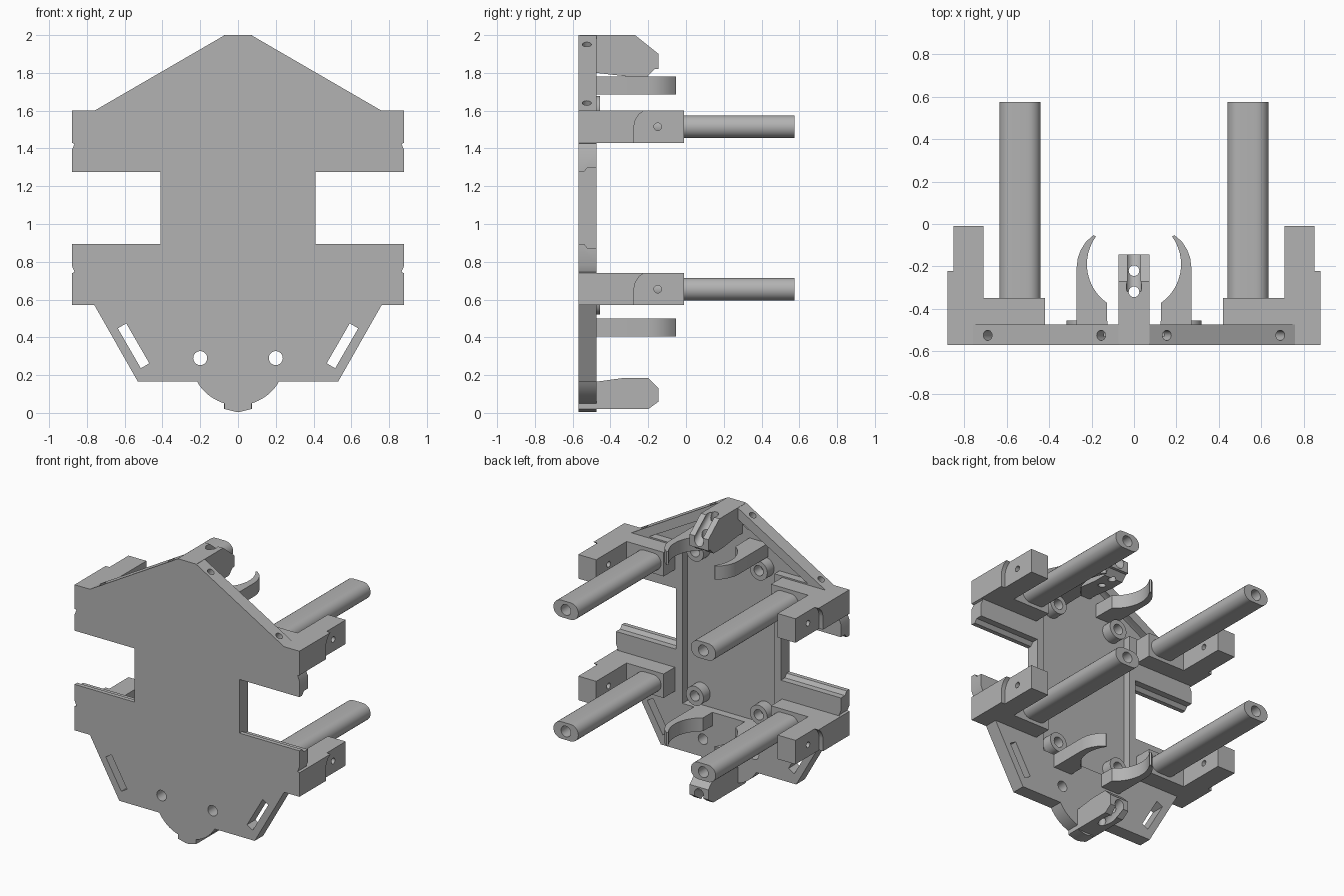
import bpy, bmesh, math
from mathutils import Vector, Matrix

cube = bpy.data.objects.get("Cube")
if cube:
    bpy.data.objects.remove(cube, do_unlink=True)

GREY = (0.45, 0.45, 0.45, 1)
mat = bpy.data.materials.new("plain grey")
mat.use_nodes = True
mat.diffuse_color = GREY
mat.node_tree.nodes["Principled BSDF"].inputs["Base Color"].default_value = GREY


def finish(name, bm):
    bmesh.ops.recalc_face_normals(bm, faces=bm.faces)
    me = bpy.data.meshes.new(name)
    bm.to_mesh(me)
    bm.free()
    me.materials.append(mat)
    ob = bpy.data.objects.new(name, me)
    bpy.context.collection.objects.link(ob)
    return ob


def prism(name, pts, axis, a, b):
    """Extrude a 2D outline along one axis from a to b."""
    place = {"x": lambda p, t: (t, p[0], p[1]),
             "y": lambda p, t: (p[0], t, p[1]),
             "z": lambda p, t: (p[0], p[1], t)}[axis]
    bm = bmesh.new()
    face = bm.faces.new([bm.verts.new(place(p, a)) for p in pts])
    ext = bmesh.ops.extrude_face_region(bm, geom=[face])
    shift = Vector(place((0, 0), b - a))
    verts = [v for v in ext["geom"] if isinstance(v, bmesh.types.BMVert)]
    bmesh.ops.translate(bm, verts=verts, vec=shift)
    return finish(name, bm)


def rod(name, start, end, r, sides=32):
    start, end = Vector(start), Vector(end)
    d = end - start
    m = Matrix.Translation((start + end) / 2) @ d.to_track_quat("Z", "Y").to_matrix().to_4x4()
    bm = bmesh.new()
    bmesh.ops.create_cone(bm, cap_ends=True, segments=sides, radius1=r, radius2=r,
                          depth=d.length, matrix=m)
    return finish(name, bm)


def apply(ob, mod):
    bpy.context.view_layer.objects.active = ob
    bpy.ops.object.modifier_apply(modifier=mod.name)


def mirror(ob):
    m = ob.modifiers.new("Mirror", "MIRROR")
    m.use_mirror_merge = False
    apply(ob, m)


def cut(ob, *cutters):
    for c in cutters:
        c.hide_render = True
        m = ob.modifiers.new("Cut", "BOOLEAN")
        m.operation, m.solver, m.object = "DIFFERENCE", "EXACT", c
        apply(ob, m)
        bpy.data.objects.remove(c, do_unlink=True)


def smooth(ob):
    bpy.ops.object.select_all(action="DESELECT")
    ob.select_set(True)
    bpy.context.view_layer.objects.active = ob
    bpy.ops.object.shade_smooth_by_angle(angle=math.radians(30))


def arc(cx, cy, r, a0, a1, n):
    angles = [math.radians(a0 + (a1 - a0) * i / n) for i in range(n + 1)]
    return [(cx + r * math.cos(a), cy + r * math.sin(a)) for a in angles]


def both_sides(half):
    return half + [(-x, z) for x, z in reversed(half)]


FRONT, BACK, FLOOR = -0.57, -0.475, -0.53

# Main plate
half = [(0.07, 2.0), (0.76, 1.6), (0.88, 1.6), (0.88, 1.43), (0.865, 1.425), (0.88, 1.39),
        (0.88, 1.275), (0.41, 1.275), (0.41, 0.895), (0.88, 0.895), (0.88, 0.78),
        (0.865, 0.745), (0.88, 0.74), (0.88, 0.57), (0.76, 0.57), (0.53, 0.165)]
half += arc(0, 0.29, 0.25, -30, -73.5, 10) + [(0.07, 0.02), (0.01, 0.005)]
plate = prism("main_plate", both_sides(half), "y", FRONT, BACK)

# Shallow pocket in the back of the plate
pocket = [(0.07, 1.92), (0.62, 1.61), (0.36, 1.61), (0.36, 0.5)]
cut(plate, prism("pocket_cutter", both_sides(pocket), "y", FLOOR, -0.3))

slope = Vector((0.69, 0, -0.4)).normalized()
normal = Vector((0.4, 0, 0.69)).normalized()
for s in (-1, 1):
    # Stepped lip of the side windows
    lip = [(-0.54, 0.895), (-0.52, 0.87), (-0.4, 0.87), (-0.4, 1.3), (-0.52, 1.3), (-0.54, 1.275)]
    cut(plate, prism("lip_cutter", lip, "x", s * 0.41, s * 0.95))
    # Round holes and slanted slots
    cut(plate, rod("hole_cutter", (s * 0.2, -0.7, 0.29), (s * 0.2, -0.3, 0.29), 0.037))
    along, across = Vector((0.5, 0.866)) * 0.122, Vector((0.866, -0.5)) * 0.026
    mid = Vector((0.553, 0.355))
    slot = [mid + along + across, mid + along - across, mid - along - across, mid - along + across]
    cut(plate, prism("slot_cutter", [(s * p.x, p.y) for p in slot], "y", -0.7, -0.3))
    # Screw holes in the sloped top edges
    for x in (0.155, 0.69):
        p = Vector((x, -0.525, 2.0 - (x - 0.07) * 0.58))
        ends = [p + normal * 0.05, p - normal * 0.12]
        cut(plate, rod("screw_cutter", *[(s * e.x, e.y, e.z) for e in ends], 0.024, 20))
smooth(plate)

for level, z0 in (("upper", 1.43), ("lower", 0.57)):
    zc = z0 + 0.085
    # L-shaped brackets with a cross hole and a relieved outer face
    outline = [(0.42, BACK), (0.88, BACK), (0.88, -0.01), (0.71, -0.01), (0.71, -0.35), (0.42, -0.35)]
    bracket = prism(level + "_brackets", outline, "z", z0, z0 + 0.17)
    relief = [(-0.275, -0.05), (-0.275, 0.09), (-0.268, 0.12), (-0.25, 0.15), (-0.22, 0.172),
              (-0.22, 0.25), (0.1, 0.25), (0.1, -0.05)]
    cut(bracket, prism("relief_cutter", [(y, z0 + z) for y, z in relief], "x", 0.85, 0.95),
        rod("cross_cutter", (0.6, -0.15, zc), (1, -0.15, zc), 0.02, 20))
    mirror(bracket)
    smooth(bracket)

    # Flattened pins with a bore in the end
    section = arc(0.575, zc, 0.06, -90, 90, 14) + arc(0.5, zc, 0.06, 90, 270, 14)
    pin = prism(level + "_pins", section, "y", -0.36, 0.575)
    cut(pin, rod("bore_cutter", (0.5375, 0.3, zc), (0.5375, 0.7, zc), 0.038))
    mirror(pin)
    smooth(pin)

# Curved clip arms and ring bosses
grip = [(0.125, FLOOR - 0.01), (0.27, FLOOR - 0.01), (0.27, -0.2), (0.265, -0.16),
        (0.25, -0.12), (0.225, -0.082), (0.19, -0.052)]
grip += arc(0, -0.19, 0.222, 36, -55, 16)
for level, z0, zr in (("upper", 1.685, 1.61), ("lower", 0.405, 0.59)):
    clip = prism(level + "_clip_arms", grip, "z", z0, z0 + 0.095)
    mirror(clip)
    smooth(clip)
    boss = rod(level + "_ring_bosses", (0.25, FLOOR - 0.01, zr), (0.25, -0.455, zr), 0.068)
    cut(boss, rod("boss_cutter", (0.25, FLOOR, zr), (0.25, -0.3, zr), 0.036))
    mirror(boss)
    smooth(boss)

# End stops with a slanted channel and two through holes
upper = [(-0.56, 2.0), (-0.27, 2.0), (-0.145, 1.9), (-0.145, 1.82), (-0.165, 1.82),
         (-0.205, 1.78), (-0.3, 1.78), (BACK, 1.8), (-0.56, 1.8)]
lower = [(-0.56, 0.165), (BACK, 0.165), (-0.33, 0.185), (-0.2, 0.185), (-0.145, 0.13),
         (-0.145, 0.06), (-0.2, 0.02), (-0.56, 0.02)]
for name, prof, a, b in (("upper_end_stop", upper, (-0.31, 2.01), (-0.1, 1.842)),
                         ("lower_end_stop", lower, (-0.31, 0.0), (-0.1, 0.1))):
    stop = prism(name, prof, "x", -0.073, 0.073)
    zm = sum(z for _, z in prof) / len(prof)
    cut(stop, rod("channel_cutter", (0, *a), (0, *b), 0.036))
    for y in (-0.22, -0.32):
        cut(stop, rod("pin_cutter", (0, y, zm - 0.3), (0, y, zm + 0.3), 0.025, 24))
    smooth(stop)
